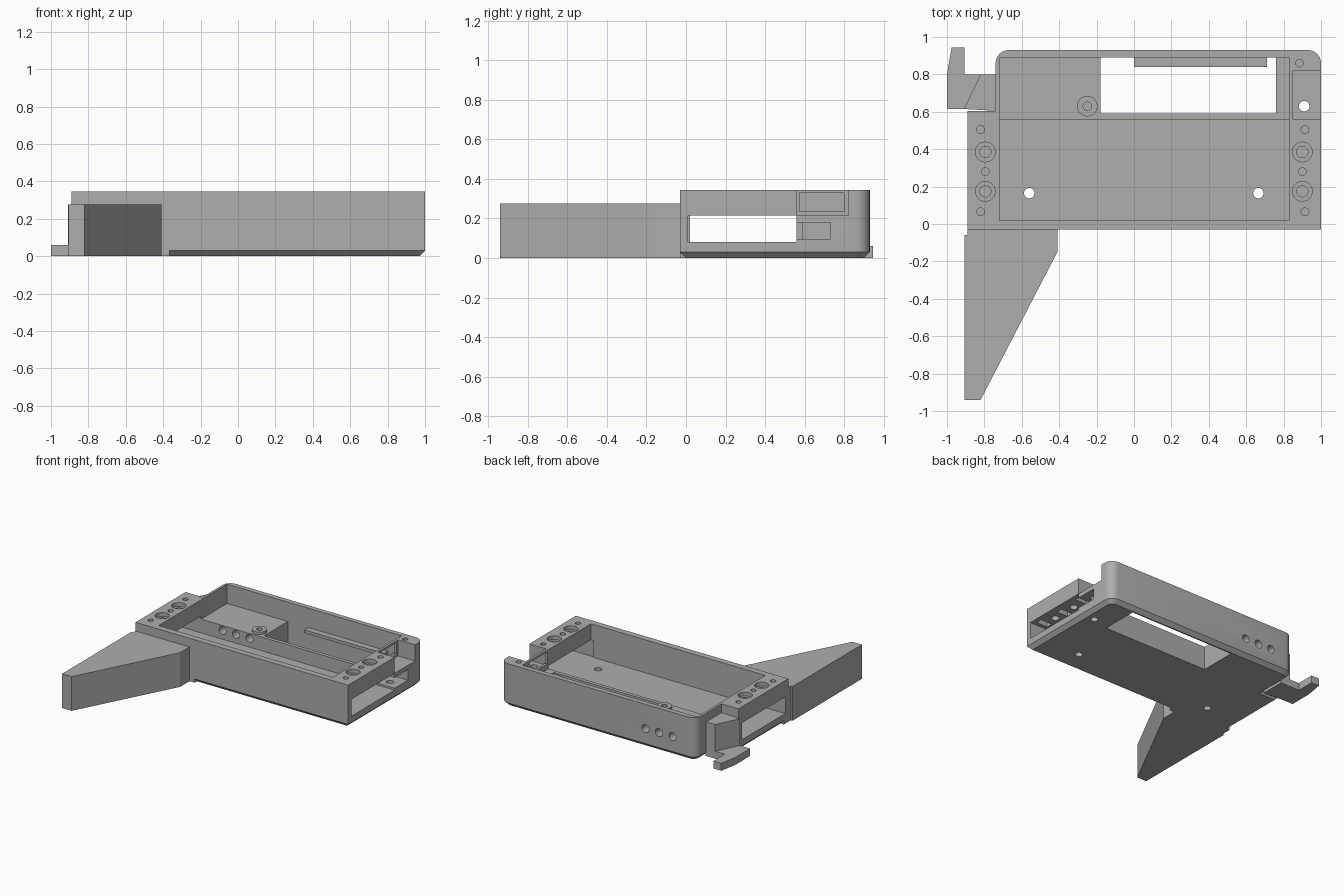
import bpy, bmesh
from math import cos, sin, radians

old = bpy.data.objects.get("Cube")
if old:
    bpy.data.objects.remove(old, do_unlink=True)

grey = bpy.data.materials.new("plain grey")
grey.use_nodes = True
colour = (0.42, 0.42, 0.42, 1)
grey.diffuse_color = colour
grey.node_tree.nodes["Principled BSDF"].inputs["Base Color"].default_value = colour

TOP, FLOOR, ROOF, DECK = 0.345, 0.08, 0.215, 0.19


def prism(name, outline, z0, z1, chamfer=0):
    """Extrude a plan outline, optionally chamfering its bottom rim."""
    bm = bmesh.new()
    face = bm.faces.new([bm.verts.new((x, y, z0)) for x, y in outline])
    ext = bmesh.ops.extrude_face_region(bm, geom=[face])
    for v in ext["geom"]:
        if isinstance(v, bmesh.types.BMVert):
            v.co.z = z1
    bmesh.ops.recalc_face_normals(bm, faces=bm.faces)
    if chamfer:
        rim = [e for e in bm.edges if all(abs(v.co.z - z0) < 1e-5 for v in e.verts)]
        bmesh.ops.bevel(bm, geom=rim, offset=chamfer, segments=1, affect='EDGES')
    me = bpy.data.meshes.new(name)
    bm.to_mesh(me)
    bm.free()
    me.materials.append(grey)
    ob = bpy.data.objects.new(name, me)
    bpy.context.collection.objects.link(ob)
    return ob


def box(name, x, y, z):
    return prism(name, [(x[0], y[0]), (x[1], y[0]), (x[1], y[1]), (x[0], y[1])], *z)


def disc(name, x, y, r, z0, z1, n=24):
    pts = [(x + r * cos(radians(360 * i / n)), y + r * sin(radians(360 * i / n)))
           for i in range(n)]
    return prism(name, pts, z0, z1)


def cut(target, cutters):
    """Subtract every cutter from the target, then delete the cutters."""
    for c in cutters:
        mod = target.modifiers.new("cut", 'BOOLEAN')
        mod.operation, mod.solver, mod.object = 'DIFFERENCE', 'EXACT', c
    deps = bpy.context.evaluated_depsgraph_get()
    me = bpy.data.meshes.new_from_object(target.evaluated_get(deps))
    target.modifiers.clear()
    target.data = me
    for c in cutters:
        bpy.data.objects.remove(c, do_unlink=True)


def arc(cx, cy, r, start):
    return [(cx + r * cos(radians(start + a)), cy + r * sin(radians(start + a)))
            for a in range(0, 91, 15)]


# Tray body with rounded back corners and chamfered bottom rim
R = 0.07
outline = ([(-0.89, -0.03), (1, -0.03)] + arc(1 - R, 0.93 - R, R, 0)
           + arc(-0.74 + R, 0.93 - R, R, 90) + [(-0.74, 0.605), (-0.89, 0.605)])
body = prism("tray_body", outline, 0, TOP, 0.03)

cutters = [
    # Main cavity: deep front, raised rear deck, opening through the deck
    box("c", (-0.72, 0.83), (0.02, 0.56), (FLOOR, 0.5)),
    box("c", (-0.72, 0.83), (0.5, 0.89), (DECK, 0.5)),
    box("c", (-0.18, 0.76), (0.59, 0.89), (-0.1, 0.3)),
    # Side windows
    box("c", (-1, -0.7), (0.01, 0.56), (FLOOR, ROOF)),
    box("c", (0.81, 1.1), (0.01, 0.56), (FLOOR, ROOF)),
    # Right rear notch, wall slot and lower pocket
    box("c", (0.85, 1.1), (0.56, 0.82), (ROOF, 0.5)),
    box("c", (0.8, 0.9), (0.575, 0.8), (0.235, 0.33)),
    box("c", (0.7, 1.1), (0.55, 0.73), (0.095, 0.18)),
    # Through holes in the floor and shelf, blind hole in the corner
    disc("c", -0.56, 0.165, 0.028, -0.1, 0.2),
    disc("c", 0.665, 0.165, 0.028, -0.1, 0.2),
    disc("c", 0.91, 0.63, 0.028, -0.1, 0.3),
    disc("c", 0.885, 0.86, 0.02, 0.22, 0.5),
]
# Counterbored screws, small screws and nut pockets in both side blocks
for xc, xs in ((-0.795, -0.82), (0.9, 0.914)):
    for y in (0.175, 0.385):
        cutters += [disc("c", xc, y, 0.053, TOP - 0.03, 0.5),
                    disc("c", xc, y, 0.03, 0.2, 0.4)]
    for x, y in ((xs, 0.065), (xc, 0.28), (xs, 0.505)):
        cutters += [disc("c", x, y, 0.021, 0.2, 0.5, 16),
                    box("c", (x - 0.05, x + 0.05), (y - 0.025, y + 0.025), (0.2, 0.26))]
# Three cable holes running through the rear deck and back wall
for x in (-0.53, -0.41, -0.29):
    c = disc("c", 0, 0, 0.032, -0.3, 0.3)
    c.rotation_euler.x = radians(90)
    c.location = (x, 0.75, 0.15)
    cutters.append(c)
bpy.context.view_layer.update()
cut(body, cutters)

# Drilled boss on the rear deck
boss = disc("deck_boss", -0.25, 0.63, 0.055, DECK - 0.01, DECK + 0.02)
cut(boss, [disc("c", -0.25, 0.63, 0.022, 0, 0.4)])

# Thin ledge on the inside of the back wall
box("back_ledge", (0, 0.71), (0.84, 0.9), (0.165, 0.19))

# Tapered front arm and its square foot under the tray edge
prism("front_arm", [(-0.905, -0.94), (-0.82, -0.94), (-0.41, -0.15), (-0.41, -0.03),
                    (-0.89, -0.03), (-0.89, -0.06), (-0.905, -0.06)], 0, 0.275)
box("arm_foot", (-0.89, -0.365), (-0.03, 0.03), (0, 0.03))

# Left rear hook: tall wedge and low plate with a finger
prism("hook_wedge", [(-0.91, 0.615), (-0.735, 0.605), (-0.735, 0.8), (-0.82, 0.8)], 0, 0.275)
prism("hook_plate", [(-1, 0.615), (-0.735, 0.615), (-0.735, 0.8), (-0.905, 0.8),
                     (-0.905, 0.945), (-0.975, 0.945), (-1, 0.8)], 0, 0.06)

# Smooth round walls while keeping edges crisp
bpy.ops.object.select_all(action='DESELECT')
for ob in (body, boss):
    ob.select_set(True)
    bpy.context.view_layer.objects.active = ob
bpy.ops.object.shade_smooth_by_angle(angle=radians(30))
